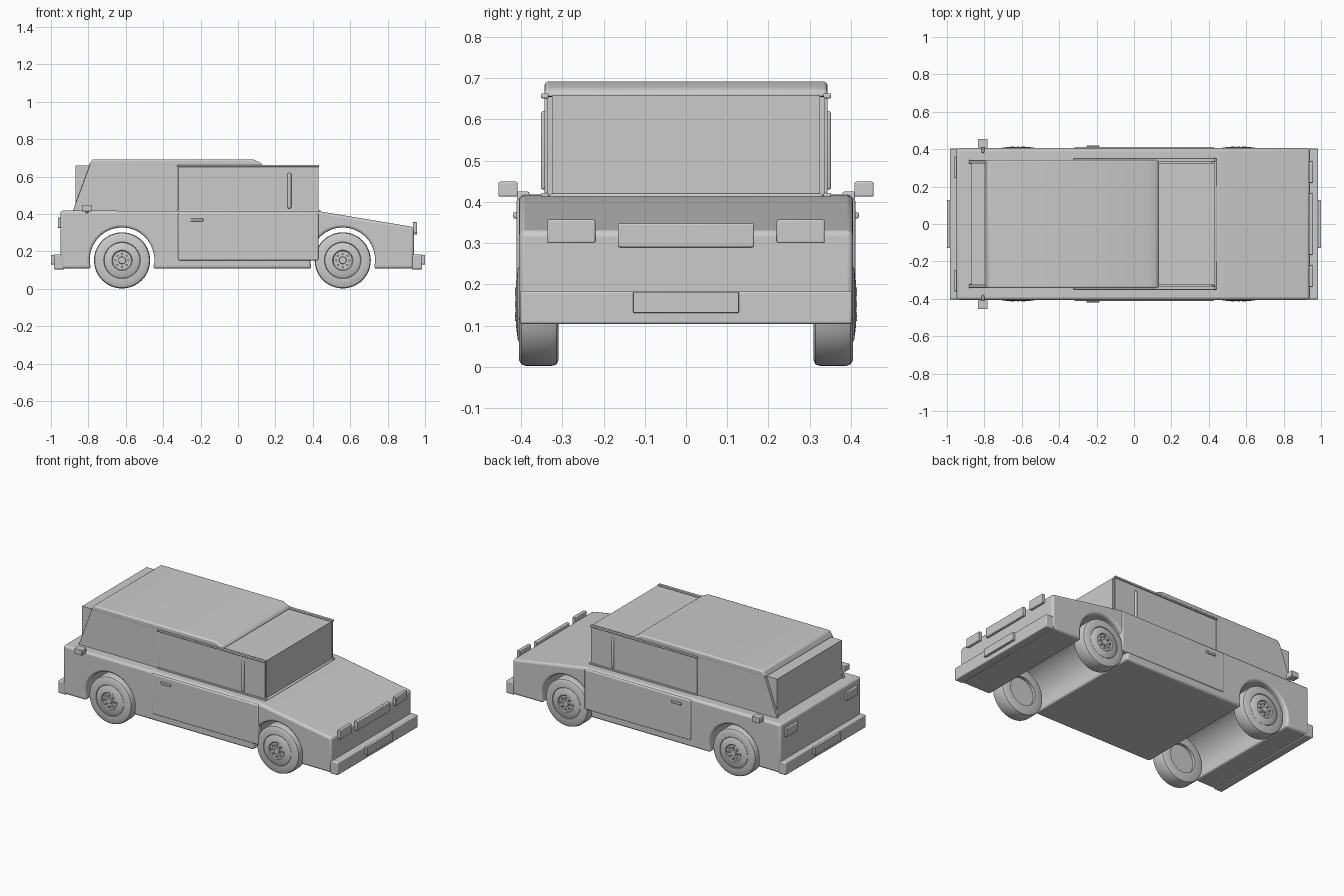
import bpy, bmesh, math
from mathutils import Matrix

if "Cube" in bpy.data.objects:
    bpy.data.objects.remove(bpy.data.objects["Cube"])


def finish(name, bm, bevel=0.0, angle=35):
    bmesh.ops.recalc_face_normals(bm, faces=bm.faces)
    me = bpy.data.meshes.new(name)
    bm.to_mesh(me)
    bm.free()
    ob = bpy.data.objects.new(name, me)
    bpy.context.collection.objects.link(ob)
    if bevel:
        m = ob.modifiers.new("bevel", 'BEVEL')
        m.width = bevel
        m.segments = 3
        m.limit_method = 'ANGLE'
        m.angle_limit = math.radians(30)
    bpy.ops.object.select_all(action='DESELECT')
    bpy.context.view_layer.objects.active = ob
    ob.select_set(True)
    bpy.ops.object.shade_smooth_by_angle(angle=math.radians(angle))
    return ob


def box(name, x0, x1, y0, y1, z0, z1, bevel=0.004):
    bm = bmesh.new()
    bmesh.ops.create_cube(bm, size=1)
    for v in bm.verts:
        v.co.x = x0 if v.co.x < 0 else x1
        v.co.y = y0 if v.co.y < 0 else y1
        v.co.z = z0 if v.co.z < 0 else z1
    return finish(name, bm, bevel)


def pair(name, x0, x1, y0, y1, z0, z1, bevel=0.004):
    box(name + "_near", x0, x1, -y1, -y0, z0, z1, bevel)
    box(name + "_far", x0, x1, y0, y1, z0, z1, bevel)


def prism(name, profile, y0, y1, bevel=0.0):
    bm = bmesh.new()
    f = bm.faces.new([bm.verts.new((x, y0, z)) for x, z in profile])
    ext = bmesh.ops.extrude_face_region(bm, geom=[f])
    for v in ext['geom']:
        if isinstance(v, bmesh.types.BMVert):
            v.co.y = y1
    return finish(name, bm, bevel)


def lathe(name, profile, x, y, z, side, steps=48):
    # profile of (radius, offset along the axle), spun around y
    bm = bmesh.new()
    vs = [bm.verts.new((r, o * side, 0)) for r, o in profile]
    es = [bm.edges.new(p) for p in zip(vs, vs[1:])]
    bmesh.ops.spin(bm, geom=vs + es, axis=(0, 1, 0), cent=(0, 0, 0),
                   angle=2 * math.pi, steps=steps)
    bmesh.ops.remove_doubles(bm, verts=bm.verts, dist=0.0002)
    bmesh.ops.translate(bm, verts=bm.verts, vec=(x, y, z))
    return finish(name, bm)


def arch(cx, r=0.173, cz=0.155, floor=0.108, n=20):
    # wheel opening from left to right, ending at the body floor
    a = math.asin((cz - floor) / r)
    return [(cx + r * math.cos(t), cz + r * math.sin(t))
            for t in (math.pi + a - i * (math.pi + 2 * a) / n for i in range(n + 1))]


AXLES = {"rear": -0.62, "front": 0.56}

# Lower body with wheel openings
body = [(-0.95, 0.108)] + arch(AXLES["rear"]) + arch(AXLES["front"]) + [
    (0.94, 0.108), (0.94, 0.33), (0.52, 0.40), (0.43, 0.415), (-0.95, 0.418)]
prism("body", body, -0.405, 0.405, 0.014)

# Doors, door frames, belt and roof rails
pair("door", -0.32, 0.43, 0.37, 0.411, 0.152, 0.408, 0.008)
pair("door_window", -0.32, 0.43, 0.334, 0.343, 0.415, 0.655, 0.002)
pair("roof_rail", -0.325, 0.433, 0.333, 0.352, 0.651, 0.663)
pair("belt_rail", -0.325, 0.44, 0.333, 0.352, 0.408, 0.422)
pair("window_divider", 0.265, 0.285, 0.338, 0.352, 0.43, 0.62, 0.006)
pair("door_handle", -0.255, -0.185, 0.405, 0.419, 0.36, 0.375)

# Glass box, rear cabin panels, roof
box("cabin_glass", -0.87, 0.43, -0.325, 0.325, 0.41, 0.658, 0.0)
for side in (-1, 1):
    prism("quarter_panel", [(-0.885, 0.412), (-0.32, 0.412), (-0.32, 0.67), (-0.79, 0.67)],
          side * 0.322, side * 0.342, 0.003)
prism("roof", [(-0.80, 0.655), (0.135, 0.655), (0.125, 0.672), (0.08, 0.692), (-0.78, 0.692)],
      -0.343, 0.343, 0.012)
box("windscreen_cowl", 0.415, 0.442, -0.332, 0.332, 0.403, 0.42, 0.006)

# Bumpers and plates
box("front_bumper", 0.93, 0.985, -0.403, 0.403, 0.104, 0.184, 0.006)
box("rear_bumper", -0.985, -0.93, -0.403, 0.403, 0.104, 0.184, 0.006)
box("front_plate", 0.97, 1.0, -0.128, 0.128, 0.131, 0.182, 0.002)
box("rear_plate", -1.0, -0.97, -0.128, 0.128, 0.131, 0.182, 0.002)

# Lamps, grille, mirrors
pair("headlight", 0.935, 0.957, 0.22, 0.336, 0.30, 0.357)
box("grille", 0.935, 0.957, -0.165, 0.165, 0.29, 0.348)
pair("tail_light", -0.963, -0.94, 0.245, 0.36, 0.325, 0.38)
pair("mirror", -0.835, -0.782, 0.408, 0.455, 0.413, 0.449)
pair("mirror_arm", -0.815, -0.80, 0.38, 0.41, 0.405, 0.425)

# Wheels
tyre = [(0.09, 0.0), (0.135, 0.0), (0.146, 0.005), (0.15, 0.018), (0.15, 0.078),
        (0.146, 0.09), (0.135, 0.096), (0.098, 0.096), (0.094, 0.088)]
hub = [(0.0, 0.02), (0.095, 0.02), (0.095, 0.094), (0.085, 0.099), (0.055, 0.103),
       (0.05, 0.097), (0.02, 0.097), (0.018, 0.104), (0.0, 0.104)]
for end, x in AXLES.items():
    for side, label in ((-1, "near"), (1, "far")):
        y = side * 0.309
        lathe(f"{end}_{label}_tyre", tyre + [(0.09, 0.0)], x, y, 0.152, side)
        lathe(f"{end}_{label}_hub", hub, x, y, 0.152, side)
        bm = bmesh.new()
        for i in range(8):
            a = i * math.pi / 4
            bmesh.ops.create_cone(
                bm, cap_ends=True, segments=8, radius1=0.006, radius2=0.006, depth=0.012,
                matrix=Matrix.Translation((x + 0.035 * math.cos(a), y + side * 0.1,
                                           0.152 + 0.035 * math.sin(a)))
                @ Matrix.Rotation(math.pi / 2, 4, 'X'))
        finish(f"{end}_{label}_bolts", bm)
